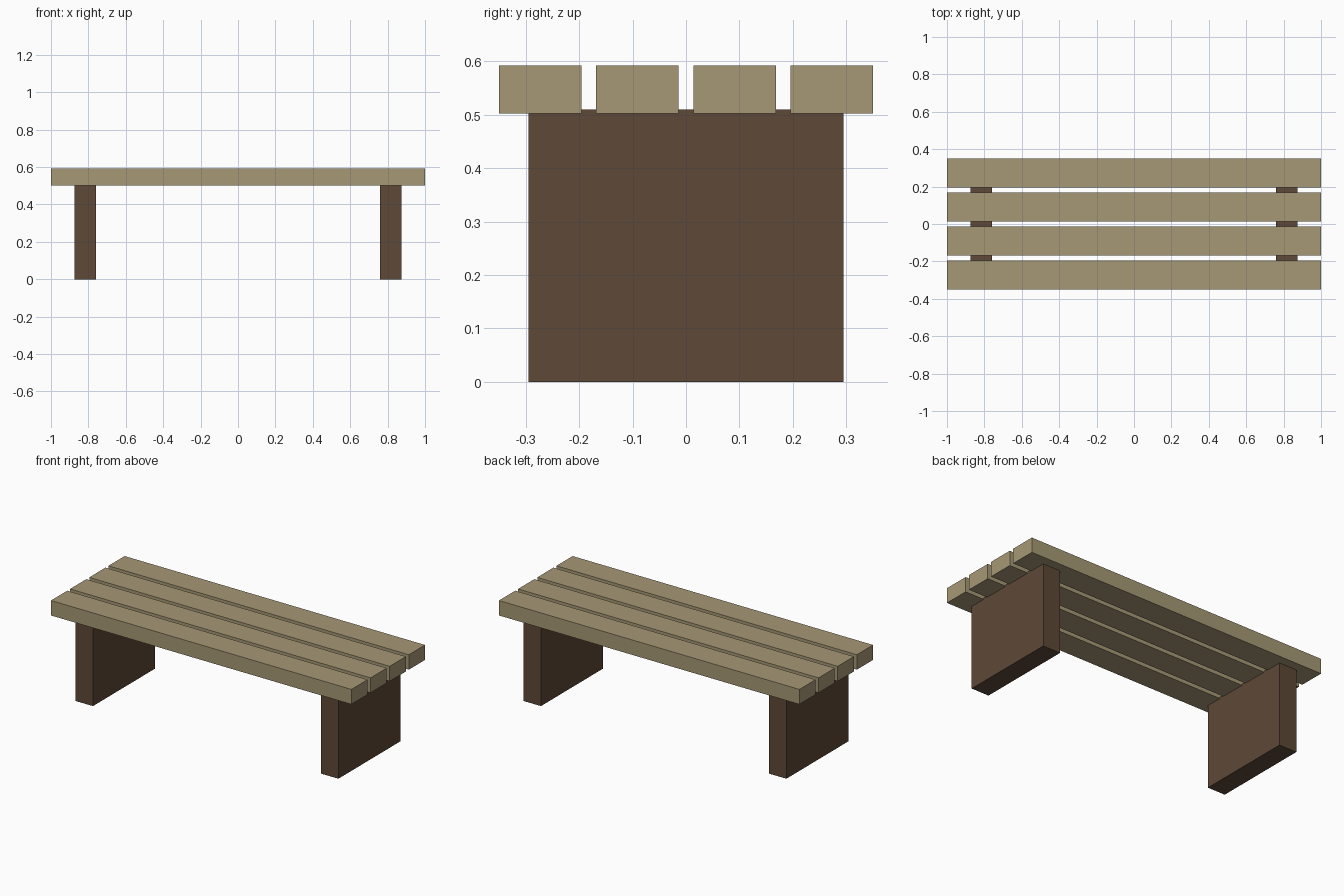
import bpy

cube = bpy.data.objects.get("Cube")
if cube:
    bpy.data.objects.remove(cube, do_unlink=True)


def material(name, rgb):
    mat = bpy.data.materials.new(name)
    mat.use_nodes = True
    color = (*rgb, 1.0)
    mat.diffuse_color = color
    mat.node_tree.nodes["Principled BSDF"].inputs["Base Color"].default_value = color
    return mat


def box(name, center, size, mat):
    bpy.ops.mesh.primitive_cube_add(size=1, location=center)
    obj = bpy.context.object
    obj.name = name
    obj.scale = size
    bpy.ops.object.transform_apply(location=False, rotation=False, scale=True)
    obj.data.materials.append(mat)
    return obj


pale_wood = material("pale_wood", (0.385, 0.315, 0.182))
dark_wood = material("dark_wood", (0.112, 0.065, 0.038))

# Seat: four evenly spaced planks
PLANK_WIDTH, PLANK_PITCH = 0.154, 0.182
SEAT_BOTTOM, SEAT_TOP = 0.502, 0.592
for i in range(4):
    y = (i - 1.5) * PLANK_PITCH
    box(f"seat_plank_{i + 1}", (0, y, (SEAT_BOTTOM + SEAT_TOP) / 2),
        (2, PLANK_WIDTH, SEAT_TOP - SEAT_BOTTOM), pale_wood)

# Legs: two solid slabs, let slightly into the planks
LEG_HEIGHT = 0.51
for side, sign in (("left", 1), ("right", -1)):
    box(f"{side}_leg", (sign * 0.817, 0, LEG_HEIGHT / 2),
        (0.116, 0.59, LEG_HEIGHT), dark_wood)
